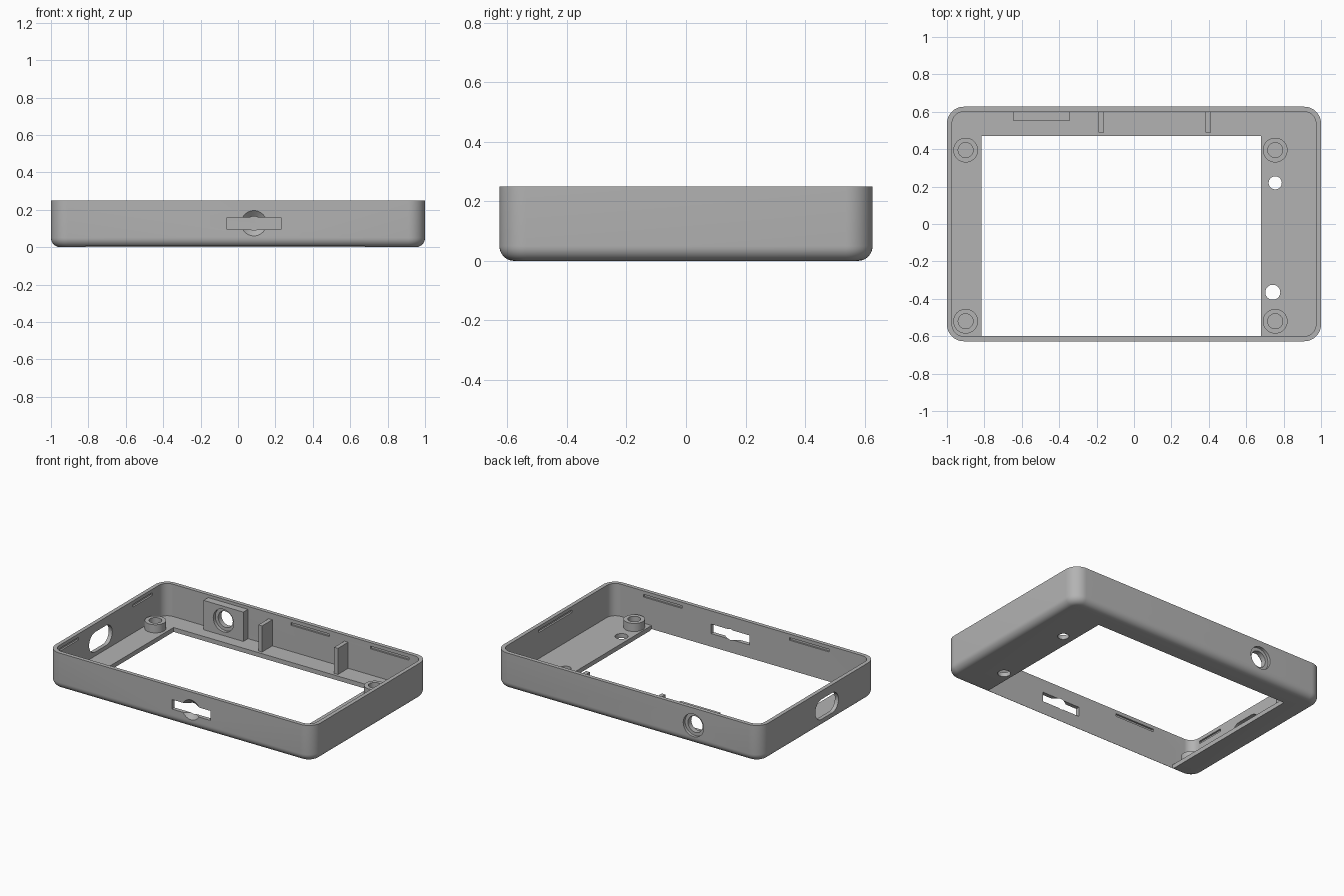
import bpy, bmesh, math
from mathutils import Matrix, Vector

cube = bpy.data.objects.get("Cube")
if cube:
    bpy.data.objects.remove(cube, do_unlink=True)

grey = bpy.data.materials.new("plain_grey")
grey.use_nodes = True
COLOUR = (0.45, 0.45, 0.45, 1)
grey.diffuse_color = COLOUR
grey.node_tree.nodes["Principled BSDF"].inputs["Base Color"].default_value = COLOUR

HX, HY, HEIGHT = 1.0, 0.627, 0.25      # half length, half width, height
WALL, FLOOR, CORNER, FILLET = 0.027, 0.03, 0.09, 0.05


def make(name, bm):
    bmesh.ops.recalc_face_normals(bm, faces=bm.faces)
    mesh = bpy.data.meshes.new(name)
    bm.to_mesh(mesh)
    bm.free()
    mesh.materials.append(grey)
    ob = bpy.data.objects.new(name, mesh)
    bpy.context.collection.objects.link(ob)
    return ob


def box(name, x0, x1, y0, y1, z0, z1):
    bm = bmesh.new()
    size = Matrix.Diagonal((x1 - x0, y1 - y0, z1 - z0, 1))
    centre = Matrix.Translation(((x0 + x1) / 2, (y0 + y1) / 2, (z0 + z1) / 2))
    bmesh.ops.create_cube(bm, size=1, matrix=centre @ size)
    return make(name, bm)


def cylinder(name, start, end, r1, r2=None):
    start, end = Vector(start), Vector(end)
    axis = end - start
    turn = axis.to_track_quat('Z', 'Y').to_matrix().to_4x4()
    bm = bmesh.new()
    bmesh.ops.create_cone(bm, cap_ends=True, segments=48, radius1=r1,
                          radius2=r1 if r2 is None else r2, depth=axis.length,
                          matrix=Matrix.Translation((start + end) / 2) @ turn)
    return make(name, bm)


def cut(target, *cutters):
    for cutter in cutters:
        mod = target.modifiers.new("cut", 'BOOLEAN')
        mod.operation, mod.solver, mod.object = 'DIFFERENCE', 'EXACT', cutter
    graph = bpy.context.evaluated_depsgraph_get()
    mesh = bpy.data.meshes.new_from_object(target.evaluated_get(graph))
    target.modifiers.clear()
    target.data = mesh
    for cutter in cutters:
        bpy.data.objects.remove(cutter, do_unlink=True)


def smooth(ob):
    bpy.ops.object.select_all(action='DESELECT')
    ob.select_set(True)
    bpy.context.view_layer.objects.active = ob
    bpy.ops.object.shade_smooth_by_angle(angle=math.radians(30))


def rounded_loop(bm, inset, z):
    r = CORNER - inset
    verts = []
    for k, (sx, sy) in enumerate([(1, 1), (-1, 1), (-1, -1), (1, -1)]):
        for i in range(13):
            a = math.radians(90 * k + 7.5 * i)
            verts.append(bm.verts.new((sx * (HX - CORNER) + r * math.cos(a),
                                       sy * (HY - CORNER) + r * math.sin(a), z)))
    return verts


# Tray: rounded outside, over the rim, down the inner wall to the floor
bm = bmesh.new()
steps = [math.radians(90 * i / 8) for i in range(9)]
profile = [(FILLET * (1 - math.sin(a)), FILLET * (1 - math.cos(a))) for a in steps]
profile += [(0, HEIGHT), (WALL, HEIGHT), (WALL, FLOOR)]
loops = [rounded_loop(bm, *p) for p in profile]
for a, b in zip(loops, loops[1:]):
    for i in range(len(a)):
        j = (i + 1) % len(a)
        bm.faces.new((a[i], a[j], b[j], b[i]))
bm.faces.new(loops[0])
bm.faces.new(loops[-1])
tray = make("tray", bm)

IX, IY = HX - WALL, HY - WALL          # inner wall faces

# Screen window and two button holes in the floor
cut(tray, box("window_cut", -0.815, 0.68, -IY, 0.47, -0.1, 0.1),
    cylinder("button_cut", (0.755, 0.22, -0.1), (0.755, 0.22, 0.1), 0.035),
    cylinder("button_cut", (0.742, -0.365, -0.1), (0.742, -0.365, 0.1), 0.04))

# Card slot with a finger dish in the front wall
cut(tray, box("card_cut", -0.06, 0.23, -0.7, -0.55, 0.095, 0.16),
    cylinder("dish_cut", (0.085, -HY - 0.002, 0.128), (0.085, -IY + 0.002, 0.128),
             0.07, 0.035))

# Oblong port in the right wall
PORT_Y, PORT_Z, PORT_R, PORT_HALF = -0.09, 0.125, 0.068, 0.057
cut(tray, box("port_cut", -1.1, -0.9, PORT_Y - PORT_HALF, PORT_Y + PORT_HALF,
              PORT_Z - PORT_R, PORT_Z + PORT_R))
for s in (-1, 1):
    y = PORT_Y + s * PORT_HALF
    cut(tray, cylinder("port_end_cut", (-1.1, y, PORT_Z), (-0.9, y, PORT_Z), PORT_R))

# Shallow snap grooves near the rim, inside all four walls
G0, G1, GD = 0.208, 0.226, 0.012
for x0, x1, s in [(-0.02, 0.27, 1), (0.58, 0.87, 1), (0.45, 0.74, -1), (-0.66, -0.36, -1)]:
    ys = sorted((s * (IY - 0.02), s * (IY + GD)))
    cut(tray, box("groove_cut", x0, x1, *ys, G0, G1))
for y0, y1, s in [(-0.53, -0.33, -1), (0.26, 0.47, -1), (-0.16, 0.2, 1)]:
    xs = sorted((s * (IX - 0.02), s * (IX + GD)))
    cut(tray, box("groove_cut", *xs, y0, y1, G0, G1))

# Socket block on the back wall, bored together with the wall
JX, JZ = -0.495, 0.132
block = box("socket_block", -0.645, -0.345, 0.55, IY + 0.001, FLOOR - 0.001, 0.23)
for part in (tray, block):
    cut(part, cylinder("bore_cut", (JX, 0.5, JZ), (JX, 0.7, JZ), 0.055))
cut(tray, cylinder("recess_cut", (JX, HY - 0.02, JZ), (JX, 0.7, JZ), 0.077))
cut(block, cylinder("recess_cut", (JX, 0.5, JZ), (JX, 0.572, JZ), 0.077))

# Two support ribs on the back wall
for i, x in enumerate((-0.175, 0.397)):
    box(f"rib_{i + 1}", x - 0.014, x + 0.014, 0.49, IY + 0.001, FLOOR - 0.001, 0.208)

# Four screw posts with blind holes; the front ones overhang the window edge
for i, (x, y) in enumerate([(-0.9, 0.395), (0.755, 0.395), (-0.9, -0.52), (0.755, -0.52)]):
    post = cylinder(f"screw_post_{i + 1}", (x, y, FLOOR - 0.002), (x, y, 0.085), 0.066)
    cut(post, cylinder("pilot_cut", (x, y, FLOOR + 0.001), (x, y, 0.2), 0.04))
    smooth(post)

smooth(tray)
smooth(block)
